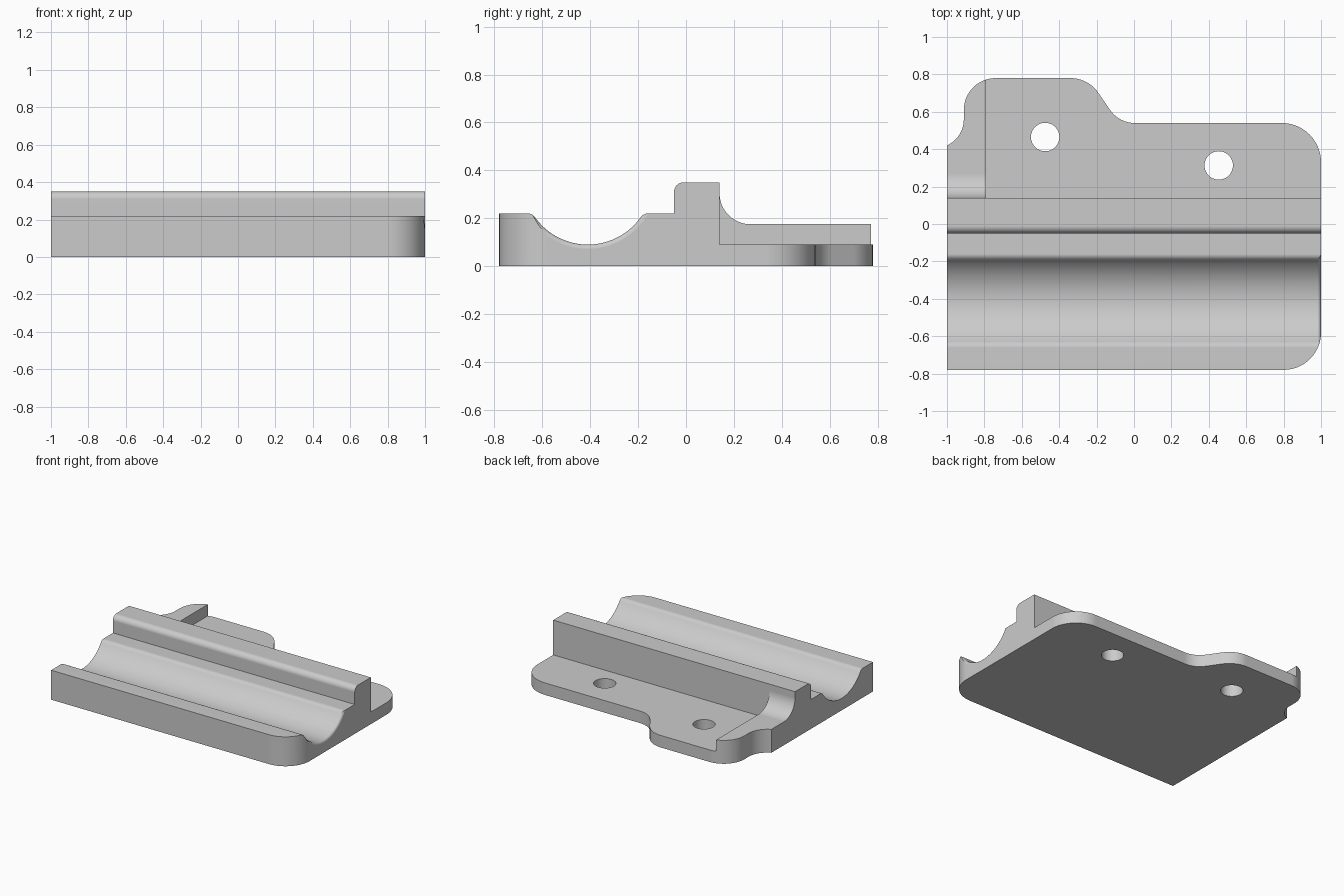
import bpy, bmesh, math
from mathutils import Vector, Matrix

if "Cube" in bpy.data.objects:
    bpy.data.objects.remove(bpy.data.objects["Cube"], do_unlink=True)

grey = bpy.data.materials.new("plain_grey")
grey.use_nodes = True
colour = (0.6, 0.6, 0.6, 1)
grey.diffuse_color = colour
grey.node_tree.nodes["Principled BSDF"].inputs["Base Color"].default_value = colour


def arc(cx, cy, r, start, end, steps=16):
    angles = [math.radians(start + (end - start) * i / steps) for i in range(steps + 1)]
    return [(cx + r * math.cos(a), cy + r * math.sin(a)) for a in angles]


def fillet(before, corner, after, r, steps=14):
    """Points of a round of radius r that replaces a corner."""
    c = Vector(corner)
    u, v = (Vector(before) - c).normalized(), (Vector(after) - c).normalized()
    half = u.angle(v) / 2
    centre = c + (u + v).normalized() * r / math.sin(half)
    p = c + u * r / math.tan(half) - centre
    q = c + v * r / math.tan(half) - centre
    turn = math.atan2(p.x * q.y - p.y * q.x, p.dot(q))
    points = [centre + Matrix.Rotation(turn * i / steps, 2) @ p for i in range(steps + 1)]
    return [tuple(k) for k in points]


def prism(name, outline, low, high, along_x=False):
    """Extrude an outline: (y, z) along x, or (x, y) along z."""
    bm = bmesh.new()
    place = (lambda p: (low, p[0], p[1])) if along_x else (lambda p: (p[0], p[1], low))
    face = bm.faces.new([bm.verts.new(place(p)) for p in outline])
    new = bmesh.ops.extrude_face_region(bm, geom=[face])["geom"]
    shift = Vector((high - low, 0, 0) if along_x else (0, 0, high - low))
    bmesh.ops.translate(bm, vec=shift, verts=[g for g in new if isinstance(g, bmesh.types.BMVert)])
    return finish(name, bm)


def finish(name, bm):
    bmesh.ops.recalc_face_normals(bm, faces=bm.faces)
    mesh = bpy.data.meshes.new(name)
    bm.to_mesh(mesh)
    bm.free()
    mesh.materials.append(grey)
    obj = bpy.data.objects.new(name, mesh)
    bpy.context.collection.objects.link(obj)
    return obj


def combine(target, other, operation):
    mod = target.modifiers.new("join", "BOOLEAN")
    mod.operation, mod.solver, mod.object = operation, "EXACT", other
    bpy.context.view_layer.objects.active = target
    bpy.ops.object.modifier_apply(modifier=mod.name)
    bpy.data.objects.remove(other, do_unlink=True)


# Main section: front wall, round channel with soft lips, raised ridge, flat flange
mid, radius, shelf = -0.41, 0.27, 0.22
axis = 0.09 + radius


def lip(side):
    ends = [(mid + side * d, z) for d, z in ((0.218, 0.201), (0.231, shelf), (0.25, shelf))]
    a, b, c = [Vector(e) for e in ends]
    return [tuple(a * (1 - t) ** 2 + b * 2 * t * (1 - t) + c * t * t) for t in (0.25, 0.5, 0.75, 1)]


section = [(-1, 0), (-1, shelf)] + lip(-1)[::-1]
section += arc(mid, axis, radius, 216, 324, 40) + lip(1)
section += [(-0.05, shelf)] + fillet((-0.05, shelf), (-0.05, 0.35), (0.14, 0.35), 0.04)
section += [(0.14, 0.35), (0.14, 0.09), (1, 0.09), (1, 0)]
bracket = prism("bracket", section, -1.2, 1.2, True)

# Thick end rib with a concave fillet against the ridge
rib = [(0.1, 0.05), (0.1, 0.3)] + arc(0.27, 0.305, 0.13, 180, 270, 24)
rib += [(1, 0.175), (1, 0.05)]
combine(bracket, prism("end_rib", rib, -1.2, -0.79, True), "UNION")

# Plan outline with rounded corners and stepped back edge
corners = [(1, -0.78, 0.2), (1, 0.54, 0.21), (-0.08, 0.54, 0.16),
           (-0.245, 0.78, 0.18), (-0.91, 0.78, 0.17)]
path = [(-1, -0.78)] + [c[:2] for c in corners] + [(-0.91, 0.56)]
plan = [path[0]]
for i, c in enumerate(corners):
    plan += fillet(path[i], path[i + 1], path[i + 2], c[2])
plan += arc(-1.064, 0.56, 0.154, 0, -65.4)
combine(bracket, prism("plan_outline", plan, -0.5, 1), "INTERSECT")

# Screw holes
for x, y in ((-0.475, 0.465), (0.453, 0.313)):
    hole = prism("hole", arc(x, y, 0.076, 0, 360, 48)[:-1], -0.5, 1)
    combine(bracket, hole, "DIFFERENCE")

# Rounded mouth at the channel's left end
bm = bmesh.new()
rings = []
edge = 0.02
mouth = [(0.97, radius - 0.01)]
mouth += [(1 - edge + edge * math.sin(a), radius + edge * (1 - math.cos(a)) - 0.0005)
          for a in [math.radians(d) for d in (0, 22.5, 45, 67.5, 90)]]
mouth += [(1.1, radius + edge)]
for x, r in mouth:
    rings.append([bm.verts.new((x, p[0], p[1])) for p in arc(mid, axis, r, 0, 360, 120)[:-1]])
for a, b in zip(rings, rings[1:]):
    for i in range(len(a)):
        bm.faces.new((a[i - 1], a[i], b[i], b[i - 1]))
bm.faces.new(rings[0])
bm.faces.new(rings[-1])
combine(bracket, finish("channel_mouth", bm), "DIFFERENCE")

# Smooth rounds, crisp edges
bpy.ops.object.select_all(action="DESELECT")
bracket.select_set(True)
bpy.context.view_layer.objects.active = bracket
bpy.ops.object.shade_smooth_by_angle(angle=math.radians(25))
weighted = bracket.modifiers.new("flat_face_normals", "WEIGHTED_NORMAL")
weighted.keep_sharp = True
